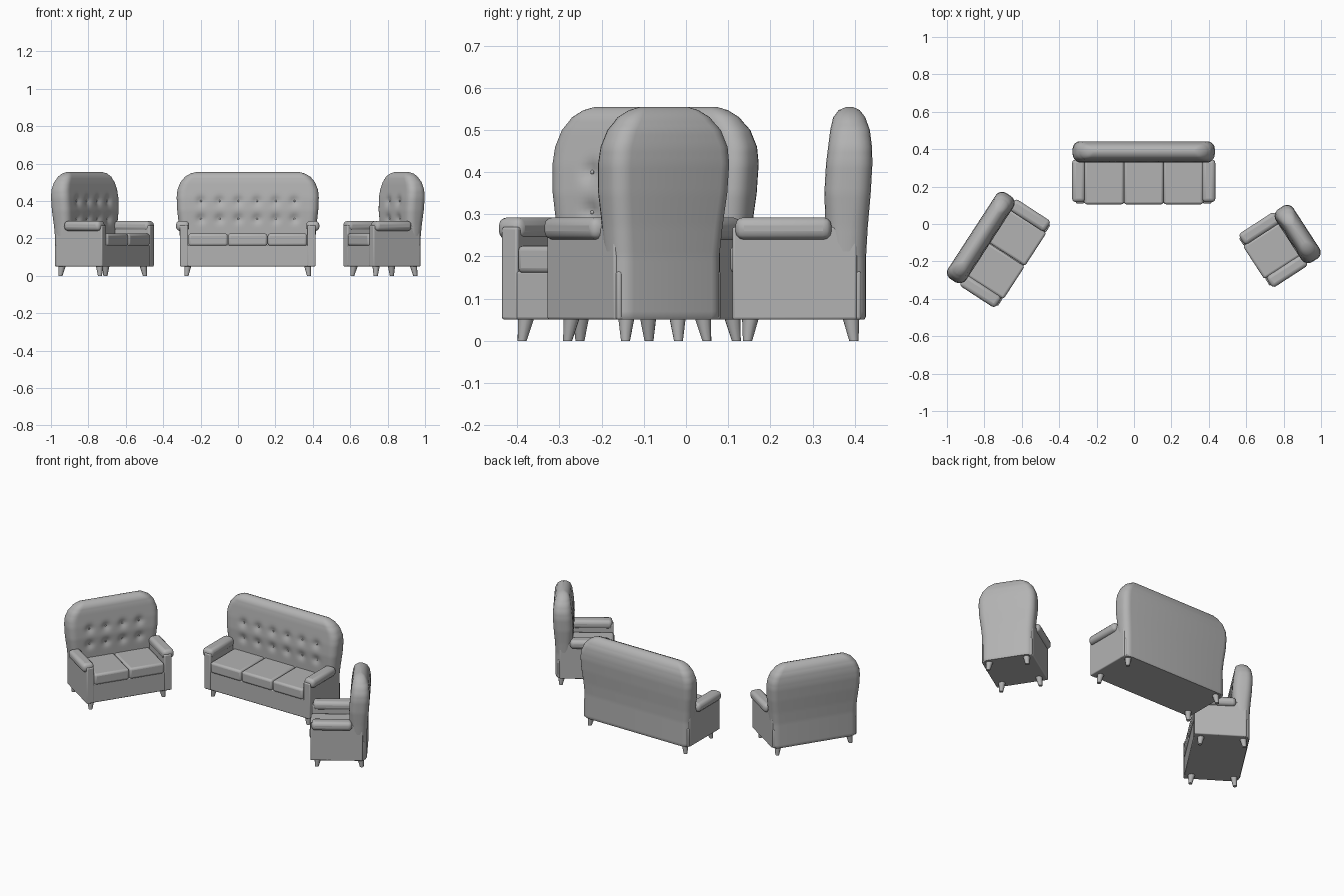
import bpy, bmesh, math

if "Cube" in bpy.data.objects:
    bpy.data.objects.remove(bpy.data.objects["Cube"])

fabric = bpy.data.materials.new("grey upholstery")
fabric.use_nodes = True
GREY = (0.45, 0.45, 0.45, 1)
fabric.diffuse_color = GREY
fabric.node_tree.nodes["Principled BSDF"].inputs["Base Color"].default_value = GREY

SEAT = 0.212        # width of one seat cushion
PANEL = 0.045       # thickness of an arm panel
BUTTON_ROWS = (0.305, 0.4)


def finish(bm, name, place, bevel=0, segments=3):
    """Turn a bmesh into a placed, smooth shaded object."""
    bmesh.ops.recalc_face_normals(bm, faces=bm.faces)
    mesh = bpy.data.meshes.new(name)
    bm.to_mesh(mesh)
    bm.free()
    mesh.materials.append(fabric)
    obj = bpy.data.objects.new(name, mesh)
    bpy.context.collection.objects.link(obj)
    x, y, turn = place
    obj.location = (x, y, 0)
    obj.rotation_euler.z = math.radians(turn)
    if bevel:
        mod = obj.modifiers.new("soft edges", 'BEVEL')
        mod.width, mod.segments = bevel, segments
    bpy.ops.object.select_all(action='DESELECT')
    obj.select_set(True)
    bpy.context.view_layer.objects.active = obj
    bpy.ops.object.shade_smooth_by_angle(angle=math.radians(40))


def box(name, place, xs, ys, zs, bevel):
    bm = bmesh.new()
    bmesh.ops.create_cube(bm, size=1)
    for v in bm.verts:
        for i, (lo, hi) in enumerate((xs, ys, zs)):
            v.co[i] = lo + (v.co[i] + 0.5) * (hi - lo)
    finish(bm, name, place, bevel)


# Height, side inset, front y and rear y of the backrest
BACK = [(0.05, 0.022, 0.06, 0.148), (0.058, 0.018, 0.06, 0.152),
        (0.2, 0.018, 0.058, 0.152), (0.27, 0.012, 0.056, 0.156),
        (0.35, 0.003, 0.053, 0.163), (0.42, 0, 0.057, 0.167),
        (0.46, 0.004, 0.062, 0.166), (0.5, 0.02, 0.067, 0.161),
        (0.53, 0.045, 0.074, 0.15), (0.547, 0.075, 0.087, 0.137),
        (0.555, 0.105, 0.106, 0.12)]


def back_sections():
    """Fill in extra levels between the main backrest sections."""
    for a, b in zip(BACK, BACK[1:]):
        steps = max(1, round((b[0] - a[0]) / 0.012))
        for s in range(steps):
            yield [p + (q - p) * s / steps for p, q in zip(a, b)]
    yield BACK[-1]


def backrest(name, place, half, buttons):
    bm = bmesh.new()
    rings = []
    columns = round(half * 2 / 0.013)
    for z, inset, front, rear in back_sections():
        w = half - inset
        r = min(0.04, (rear - front) * 0.49)
        ring = [(-w + r + 2 * (w - r) * i / columns, front) for i in range(columns)]
        for cx, cy, start in ((w - r, front + r, -90), (w - r, rear - r, 0),
                              (-w + r, rear - r, 90), (-w + r, front + r, 180)):
            for k in range(6 if start != 180 else 5):
                a = math.radians(start + k * 18)
                ring.append((cx + r * math.cos(a), cy + r * math.sin(a)))
        verts = []
        for x, y in ring:
            if y < front + 0.01:        # button dimples in the front
                for bx, bz in buttons:
                    y += 0.013 * math.exp(-((x - bx) ** 2 + (z - bz) ** 2) / 0.0005)
            verts.append(bm.verts.new((x, y, z)))
        rings.append(verts)
    for low, high in zip(rings, rings[1:]):
        for i in range(len(low)):
            j = (i + 1) % len(low)
            bm.faces.new((low[i], low[j], high[j], high[i]))
    bm.faces.new(rings[0])
    bm.faces.new(rings[-1])
    finish(bm, name, place)


def tuft_buttons(name, place, buttons):
    bm = bmesh.new()
    for x, z in buttons:
        ball = bmesh.ops.create_uvsphere(bm, u_segments=10, v_segments=6, radius=0.005)
        for v in ball["verts"]:
            v.co.x += x
            v.co.y = v.co.y * 0.6 + 0.067
            v.co.z += z
    finish(bm, name, place)


def leg(name, place, x, y):
    """Tapered leg that splays outwards towards its corner."""
    bm = bmesh.new()
    bmesh.ops.create_cone(bm, cap_ends=True, segments=10, radius1=0.011,
                          radius2=0.02, depth=0.055)
    for v in bm.verts:
        splay = 0.007 if v.co.z < 0 else 0
        v.co.x += x + math.copysign(splay, x)
        v.co.y += y + math.copysign(splay, y)
        v.co.z += 0.0275
    finish(bm, name, place)


def seating(kind, seats, place):
    inner = seats * SEAT / 2
    outer = inner + PANEL
    box(kind + "_base", place, (-outer + 0.005, outer - 0.005), (-0.163, 0.14),
        (0.05, 0.165), 0.006)
    for i in range(seats):
        x = -inner + i * SEAT
        box(f"{kind}_seat_cushion_{i + 1}", place, (x + 0.001, x + SEAT - 0.001),
            (-0.17, 0.07), (0.16, 0.226), 0.013)
    for side, sign in (("left", 1), ("right", -1)):
        panel = sorted((sign * inner, sign * outer))
        roll = sorted((sign * (inner - 0.005), sign * (outer + 0.02)))
        box(f"{kind}_{side}_arm_panel", place, panel, (-0.165, 0.13), (0.05, 0.27), 0.006)
        box(f"{kind}_{side}_arm_roll", place, roll, (-0.158, 0.07), (0.24, 0.293), 0.02)
        for end, y in (("front", -0.122), ("rear", 0.116)):
            leg(f"{kind}_{side}_{end}_leg", place, sign * (outer - 0.043), y)
    buttons = [((i - seats + 0.5) * 0.1, z) for i in range(seats * 2) for z in BUTTON_ROWS]
    backrest(kind + "_backrest", place, outer + 0.017, buttons)
    tuft_buttons(kind + "_buttons", place, buttons)


# Sofa in the middle, the other two pieces turned towards it
seating("sofa", 3, (0.052, 0.275, 0))
seating("loveseat", 2, (-0.726, -0.133, 57))
seating("armchair", 1, (0.782, -0.114, -57))
